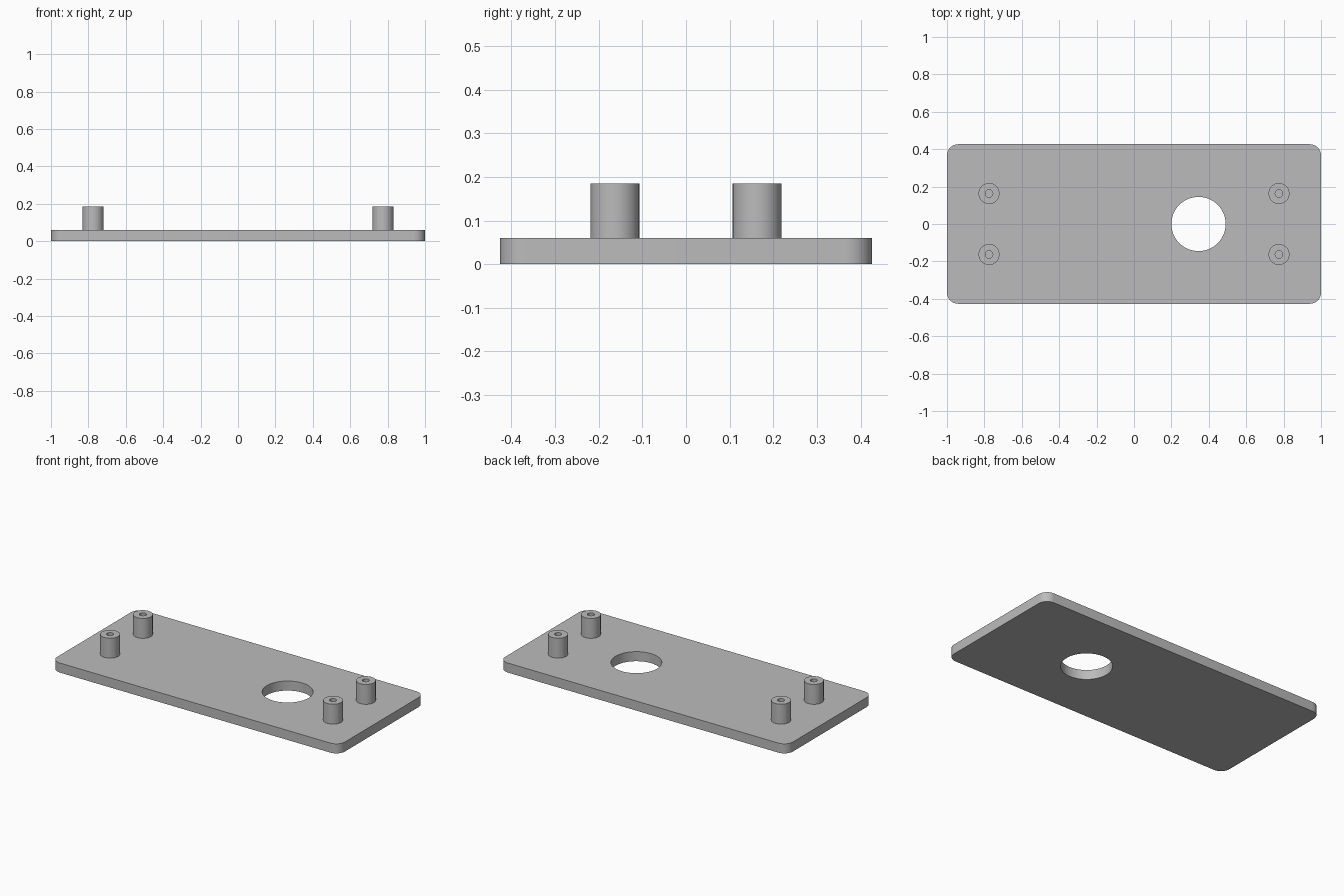
import bpy, bmesh
from math import cos, sin, pi, radians
from mathutils import Vector

if "Cube" in bpy.data.objects:
    bpy.data.objects.remove(bpy.data.objects["Cube"], do_unlink=True)

LENGTH, WIDTH, THICK, CORNER = 2.0, 0.853, 0.06, 0.06
POST_TOP, POST_R, BORE_R = 0.185, 0.056, 0.02

grey = bpy.data.materials.new("plain grey")
grey.use_nodes = True
colour = (0.5, 0.5, 0.5, 1)
grey.diffuse_color = colour
grey.node_tree.nodes["Principled BSDF"].inputs["Base Color"].default_value = colour


def arc(cx, cy, r, start, end, steps):
    angles = [start + (end - start) * i / steps for i in range(steps + 1)]
    return [(cx + r * cos(a), cy + r * sin(a)) for a in angles]


def circle(cx, cy, r, steps):
    return arc(cx, cy, r, 0, 2 * pi, steps)[:-1]


def rounded_rectangle(length, width, r, steps=10):
    points = []
    for i, (sx, sy) in enumerate([(1, 1), (-1, 1), (-1, -1), (1, -1)]):
        points += arc(sx * (length / 2 - r), sy * (width / 2 - r), r,
                      i * pi / 2, (i + 1) * pi / 2, steps)
    return points


def finish(bm, name):
    bmesh.ops.recalc_face_normals(bm, faces=bm.faces)
    mesh = bpy.data.meshes.new(name)
    bm.to_mesh(mesh)
    bm.free()
    mesh.materials.append(grey)
    obj = bpy.data.objects.new(name, mesh)
    bpy.context.collection.objects.link(obj)
    bpy.ops.object.select_all(action="DESELECT")
    obj.select_set(True)
    bpy.context.view_layer.objects.active = obj
    bpy.ops.object.shade_smooth_by_angle(angle=radians(30))
    return obj


# Base plate with rounded corners and one round through hole
bm = bmesh.new()
edges = []
for outline in (rounded_rectangle(LENGTH, WIDTH, CORNER), circle(0.345, 0, 0.145, 64)):
    verts = [bm.verts.new((x, y, 0)) for x, y in outline]
    edges += [bm.edges.new((verts[i - 1], verts[i])) for i in range(len(verts))]
bmesh.ops.triangle_fill(bm, edges=edges, use_beauty=True)
extruded = bmesh.ops.extrude_face_region(bm, geom=bm.faces[:], use_keep_orig=True)
top = [v for v in extruded["geom"] if isinstance(v, bmesh.types.BMVert)]
bmesh.ops.translate(bm, verts=top, vec=(0, 0, THICK))
finish(bm, "base_plate")

# Four standoff posts, each turned from a profile with a blind bore
profile = [(POST_R, THICK), (POST_R, POST_TOP), (BORE_R, POST_TOP),
           (BORE_R, THICK + 0.002), (0, THICK + 0.002)]
for side, sx in (("left", 1), ("right", -1)):
    for end, sy in (("front", -1), ("back", 1)):
        bm = bmesh.new()
        verts = [bm.verts.new((r, 0, z)) for r, z in profile]
        lines = [bm.edges.new(pair) for pair in zip(verts, verts[1:])]
        bmesh.ops.spin(bm, geom=verts + lines, cent=(0, 0, 0), axis=(0, 0, 1),
                       angle=2 * pi, steps=40)
        bmesh.ops.remove_doubles(bm, verts=bm.verts, dist=0.0005)
        post = finish(bm, f"{end}_{side}_post")
        post.location = Vector((sx * 0.775, sy * 0.163, 0))
